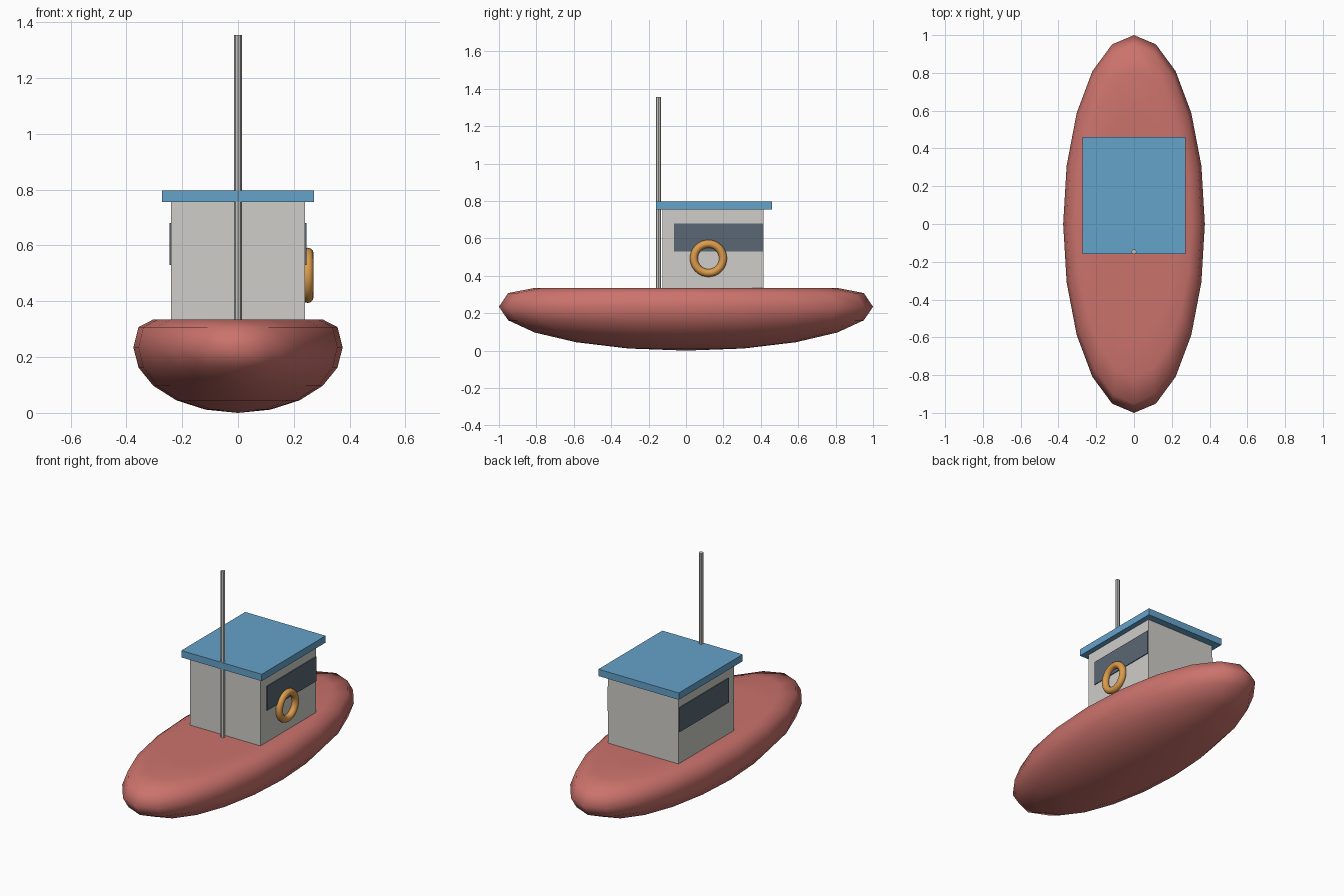
import bpy

old = bpy.data.objects.get("Cube")
if old:
    bpy.data.objects.remove(old, do_unlink=True)


def material(name, rgb):
    mat = bpy.data.materials.new(name)
    mat.use_nodes = True
    color = (*rgb, 1.0)
    mat.diffuse_color = color
    mat.node_tree.nodes["Principled BSDF"].inputs["Base Color"].default_value = color
    return mat


hull_red = material("hull red", (0.60, 0.17, 0.15))
cabin_white = material("cabin off white", (0.62, 0.61, 0.58))
roof_blue = material("roof blue", (0.13, 0.36, 0.59))
glass = material("dark glass", (0.10, 0.135, 0.175))
buoy_orange = material("buoy orange", (0.72, 0.33, 0.07))
mast_grey = material("mast grey", (0.56, 0.56, 0.54))


def finish(name, mat):
    obj = bpy.context.object
    obj.name = name
    obj.data.materials.append(mat)
    return obj


def box(name, low, high, mat):
    center = [(a + b) / 2 for a, b in zip(low, high)]
    bpy.ops.mesh.primitive_cube_add(size=1, location=center)
    obj = finish(name, mat)
    obj.scale = [b - a for a, b in zip(low, high)]
    bpy.ops.object.transform_apply(location=False, rotation=False, scale=True)
    return obj


# Hull: stretched sphere with its top pressed flat into a deck
MID, DECK = 0.235, 0.335
bpy.ops.mesh.primitive_uv_sphere_add(segments=20, ring_count=10, radius=1)
hull = finish("hull", hull_red)
for v in hull.data.vertices:
    v.co.x *= 0.375
    v.co.z = min(MID + v.co.z * MID, DECK)
bpy.ops.object.shade_smooth()

# Cabin and overhanging roof
box("cabin", (-0.24, -0.125, 0.30), (0.24, 0.415, 0.756), cabin_white)
box("roof", (-0.273, -0.16, 0.755), (0.273, 0.46, 0.797), roof_blue)

# Side windows
for side, x in (("left", 0.241), ("right", -0.241)):
    box(side + "_window", (x - 0.004, -0.065, 0.53), (x + 0.004, 0.413, 0.68), glass)

# Mast in front of the cabin
bpy.ops.mesh.primitive_cylinder_add(vertices=8, radius=0.0135, depth=1.055,
                                    location=(0, -0.147, 0.8275))
finish("mast", mast_grey)

# Life ring on the left wall
bpy.ops.mesh.primitive_torus_add(major_radius=0.078, minor_radius=0.021,
                                 major_segments=32, minor_segments=12,
                                 location=(0.25, 0.12, 0.493),
                                 rotation=(0, 1.5708, 0))
finish("life_ring", buoy_orange)
bpy.ops.object.shade_smooth()
